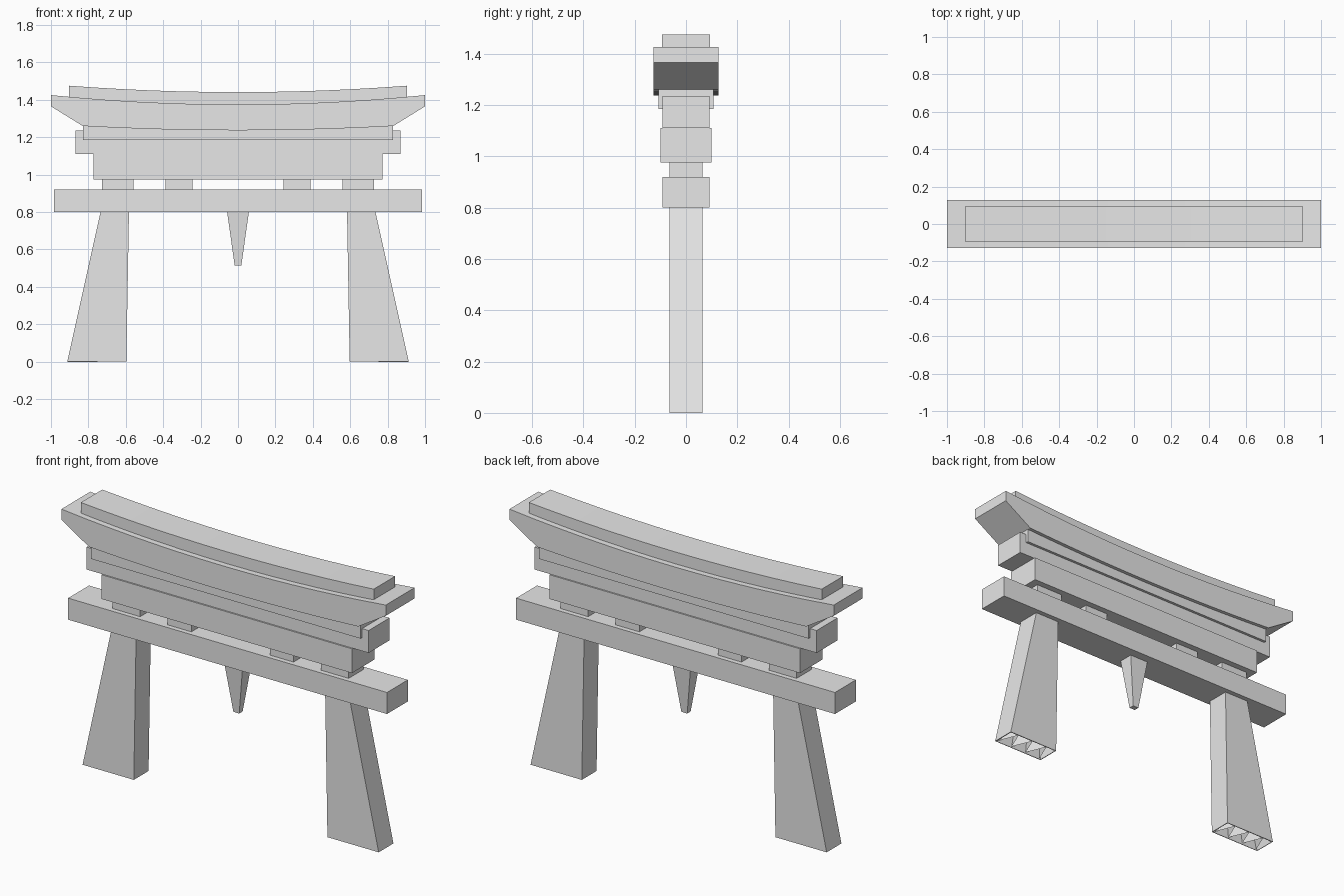
import bpy
import bmesh

if "Cube" in bpy.data.objects:
    bpy.data.objects.remove(bpy.data.objects["Cube"], do_unlink=True)

GREY = (0.8, 0.8, 0.8, 1.0)
stone = bpy.data.materials.new("light_grey_stone")
stone.use_nodes = True
stone.diffuse_color = GREY
stone.node_tree.nodes["Principled BSDF"].inputs["Base Color"].default_value = GREY


def finish(name, bm):
    bmesh.ops.recalc_face_normals(bm, faces=bm.faces)
    mesh = bpy.data.meshes.new(name)
    bm.to_mesh(mesh)
    bm.free()
    mesh.materials.append(stone)
    obj = bpy.data.objects.new(name, mesh)
    bpy.context.collection.objects.link(obj)
    return obj


def loft(name, rings, cap_start=True):
    """Bridge a row of four-cornered rings and cap the ends."""
    bm = bmesh.new()
    rows = [[bm.verts.new(p) for p in ring] for ring in rings]
    for a, b in zip(rows, rows[1:]):
        for i in range(4):
            j = (i + 1) % 4
            bm.faces.new((a[i], a[j], b[j], b[i]))
    if cap_start:
        bm.faces.new(rows[0])
    bm.faces.new(rows[-1])
    return finish(name, bm)


def x_ring(x, half_y, z0, z1):
    return [(x, -half_y, z0), (x, half_y, z0), (x, half_y, z1), (x, -half_y, z1)]


def z_ring(z, x0, x1, half_y):
    return [(x0, -half_y, z), (x1, -half_y, z), (x1, half_y, z), (x0, half_y, z)]


def beam(name, x0, x1, half_y, z0, z1):
    return loft(name, [x_ring(x0, half_y, z0, z1), x_ring(x1, half_y, z0, z1)])


def stations(half, count=12):
    return [half * (2 * i / count - 1) for i in range(count + 1)]


# Curves of the roof
EAVE = 0.83


def roof_top(x):
    return 1.375 + 0.05 * x * x


def roof_bottom(x):
    if abs(x) <= EAVE:
        return 1.237 + 0.023 * (x / EAVE) ** 2
    return 1.26 + 0.105 * (abs(x) - EAVE) / (1 - EAVE)


# Straight beams
beam("lower_tie_beam", -0.983, 0.983, 0.092, 0.80, 0.92)
beam("middle_beam", -0.773, 0.773, 0.1, 0.975, 1.11)
beam("upper_beam", -0.87, 0.87, 0.092, 1.11, 1.235)

# Curved roof pieces
loft("eave_strip", [x_ring(x, 0.107, 1.185, roof_bottom(x) + 0.002)
                    for x in stations(EAVE)])
loft("roof_beam", [x_ring(x, 0.127, roof_bottom(x), roof_top(x))
                   for x in [-1.0] + stations(EAVE) + [1.0]])
loft("roof_ridge", [x_ring(x, 0.094, roof_top(x) - 0.01, 1.441 + 0.042 * x * x)
                    for x in stations(0.903)])

# Hanging wedge under the tie beam
loft("centre_wedge", [z_ring(0.515, -0.018, 0.018, 0.015),
                      z_ring(0.80, -0.058, 0.058, 0.042)])

# Hollow tapered legs with zigzag ribs, and the spacer blocks above
FOOT = (0.597, 0.913)
HEAD = (0.583, 0.735)
for side, s in (("left", 1), ("right", -1)):
    leg = loft(side + "_leg", [z_ring(0.0, s * FOOT[0], s * FOOT[1], 0.065),
                               z_ring(0.80, s * HEAD[0], s * HEAD[1], 0.065)],
               cap_start=False)
    wall = leg.modifiers.new("wall", "SOLIDIFY")
    wall.thickness = 0.006
    wall.offset = -1

    bm = bmesh.new()
    previous = None
    for i in range(7):
        t = 0.04 + 0.92 * i / 6
        y = 0.058 if i % 2 else -0.058
        pair = [bm.verts.new((s * (a + (b - a) * t), y, z))
                for (a, b), z in ((FOOT, 0.004), (HEAD, 0.79))]
        if previous:
            bm.faces.new((previous[0], pair[0], pair[1], previous[1]))
        previous = pair
    finish(side + "_leg_ribs", bm)

    for label, x0, x1 in (("outer", 0.558, 0.728), ("inner", 0.242, 0.388)):
        beam(f"{side}_{label}_spacer", s * x0, s * x1, 0.065, 0.92, 0.975)
